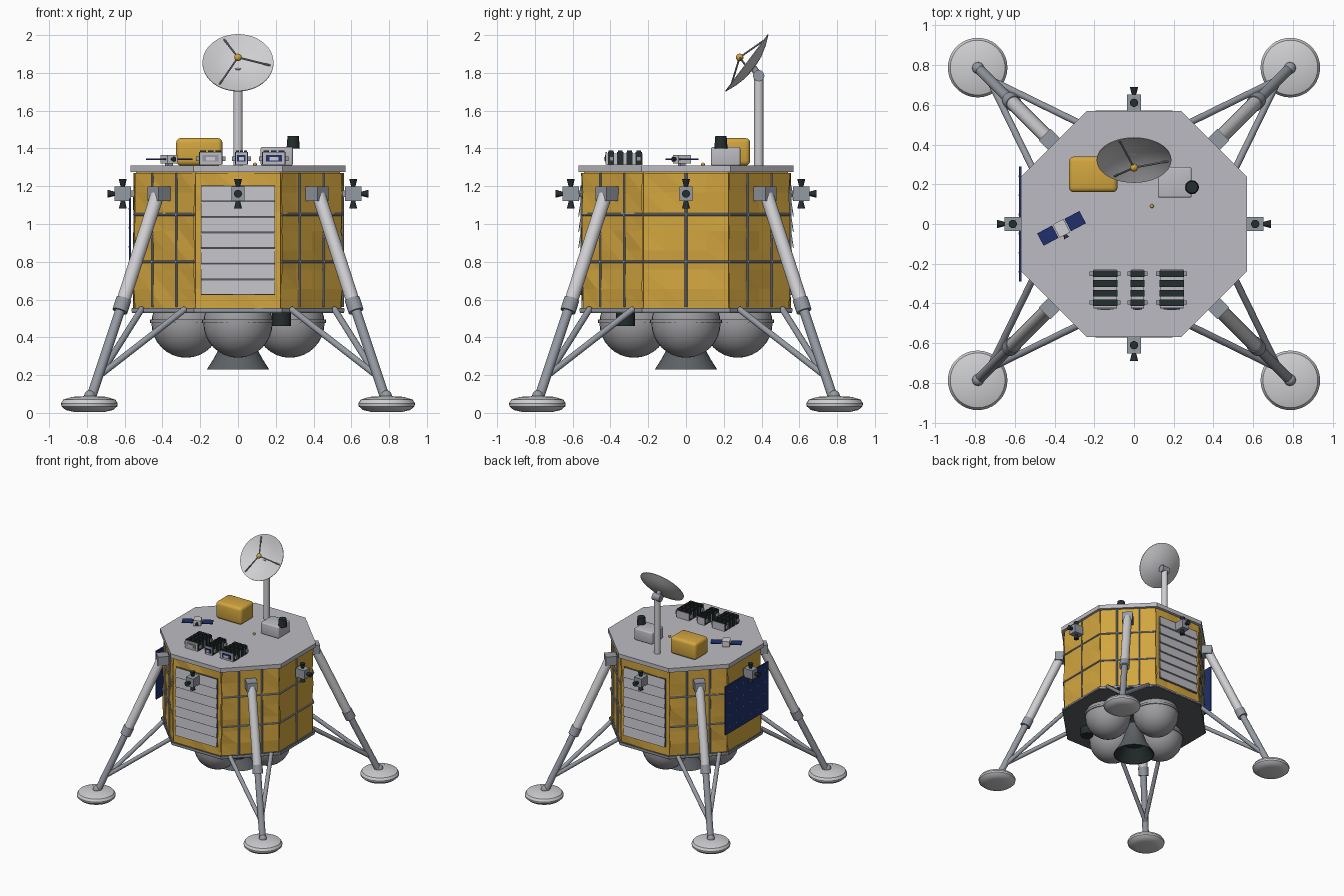
import bpy, bmesh, math, random
from math import sin, cos, radians, pi
from mathutils import Vector, Matrix

random.seed(4)
cube = bpy.data.objects.get("Cube")
if cube:
    bpy.data.objects.remove(cube, do_unlink=True)


def material(name, r, g, b):
    m = bpy.data.materials.new(name)
    m.use_nodes = True
    m.diffuse_color = (r, g, b, 1)
    m.node_tree.nodes["Principled BSDF"].inputs["Base Color"].default_value = (r, g, b, 1)
    return m


GOLD = material("gold foil", .65, .38, .05)
DECK = material("deck grey", .50, .50, .54)
LIGHT = material("light grey", .62, .62, .64)
STEEL = material("steel grey", .30, .32, .36)
TANK = material("tank grey", .34, .34, .36)
SHADE = material("dark metal", .11, .12, .13)
BLACK = material("near black", .018, .026, .026)
BLUE = material("solar blue", .014, .03, .15)


def finish(bm, name, mat, smooth=True, fix=True):
    if fix:
        bmesh.ops.recalc_face_normals(bm, faces=bm.faces)
    me = bpy.data.meshes.new(name)
    bm.to_mesh(me)
    bm.free()
    me.materials.append(mat)
    if smooth:
        me.shade_smooth()
        me.set_sharp_from_angle(angle=radians(35))
    ob = bpy.data.objects.new(name, me)
    bpy.context.collection.objects.link(ob)
    return ob


def box(name, c, size, mat, rot=Matrix(), bevel=0):
    bm = bmesh.new()
    bmesh.ops.create_cube(bm, size=1)
    bmesh.ops.scale(bm, vec=size, verts=bm.verts)
    if bevel:
        bmesh.ops.bevel(bm, geom=bm.edges[:], offset=bevel, segments=3, profile=.5, affect='EDGES')
    bm.transform(Matrix.Translation(c) @ rot)
    return finish(bm, name, mat, smooth=bevel > 0)


def rod(name, a, b, r1, mat, r2=None, seg=14):
    a, b = Vector(a), Vector(b)
    d = b - a
    bm = bmesh.new()
    bmesh.ops.create_cone(bm, cap_ends=True, segments=seg, radius1=r1,
                          radius2=r1 if r2 is None else r2, depth=d.length)
    bm.transform(Matrix.Translation((a + b) / 2) @ d.to_track_quat('Z', 'Y').to_matrix().to_4x4())
    return finish(bm, name, mat)


def ball(name, c, r, mat, seg=32):
    bm = bmesh.new()
    bmesh.ops.create_uvsphere(bm, u_segments=seg, v_segments=seg // 2, radius=r)
    bm.transform(Matrix.Translation(c))
    return finish(bm, name, mat)


def lathe(name, profile, mat, seg=40, place=Matrix()):
    bm = bmesh.new()
    vs = [bm.verts.new((r, 0, z)) for r, z in profile]
    es = [bm.edges.new(p) for p in zip(vs, vs[1:])]
    bmesh.ops.spin(bm, geom=vs + es, cent=(0, 0, 0), axis=(0, 0, 1), angle=2 * pi, steps=seg, use_merge=True)
    bmesh.ops.remove_doubles(bm, verts=bm.verts, dist=1e-5)
    bm.transform(place)
    return finish(bm, name, mat)


def octagon(name, apothem, z0, z1, mat):
    bm = bmesh.new()
    r = apothem / cos(pi / 8)
    bmesh.ops.create_cone(bm, cap_ends=True, segments=8, radius1=r, radius2=r, depth=z1 - z0)
    bm.transform(Matrix.Translation((0, 0, (z0 + z1) / 2)) @ Matrix.Rotation(pi / 8, 4, 'Z'))
    return finish(bm, name, mat, smooth=False)


def side_frame(k):
    """Matrix whose x runs along side k, y runs up, z points outwards."""
    a = k * pi / 4
    return Matrix(((-sin(a), 0, cos(a), 0), (cos(a), 0, sin(a), 0), (0, 1, 0, 0), (0, 0, 0, 1)))


# Octagonal hull
octagon("deck", .57, 1.275, 1.31, DECK)
octagon("hull_core", .54, .55, 1.28, GOLD)
octagon("base_plate", .56, .53, .555, SHADE)
octagon("base_rim", .563, .538, .552, STEEL)

# Crinkled foil and frame rods on each side
for k in range(8):
    f = side_frame(k)
    bm = bmesh.new()
    bmesh.ops.create_grid(bm, x_segments=4, y_segments=7, size=1)
    for v in bm.verts:
        v.co = (v.co.x * .225, .912 + v.co.y * .358, .544 + random.uniform(0, .012))
    bmesh.ops.triangulate(bm, faces=bm.faces, quad_method='ALTERNATE')
    bm.transform(f)
    finish(bm, f"foil_{k}", GOLD, smooth=False, fix=False)
    if k % 2 or k == 0:
        for z in (.8, 1.05):
            rod(f"frame_rail_{k}", f @ Vector((-.225, z, .553)), f @ Vector((.225, z, .553)), .007, STEEL, seg=8)
        for u in ((-.09, .09) if k % 2 else (0,)):
            rod(f"frame_post_{k}", f @ Vector((u, .56, .553)), f @ Vector((u, 1.27, .553)), .007, STEEL, seg=8)

# Louvred radiators, front and back
for k, side in ((6, "front"), (2, "back")):
    f = side_frame(k)
    box(f"{side}_radiator", f @ Vector((0, .915, .552)), (.39, .58, .014), SHADE, f.to_3x3().to_4x4())
    for i in range(7):
        tilt = f.to_3x3().to_4x4() @ Matrix.Rotation(radians(-9), 4, 'X')
        box(f"{side}_slat_{i}", f @ Vector((0, .667 + i * .0827, .562)), (.39, .083, .005), DECK, tilt)

# Solar panel on the right side
box("solar_panel", (-.572, 0, .93), (.012, .58, .41), BLUE)
for i in range(6):
    for j in range(4):
        box("cell_stud", (-.579, -.24 + i * .096, .78 + j * .1), (.003, .008, .008), LIGHT)

# Four landing legs
for sx in (-1, 1):
    for sy in (-1, 1):
        def P(x, y, z):
            return Vector((x * sx, y * sy, z))
        turn = Matrix.Rotation(math.atan2(sy, sx), 4, 'Z')
        top, knee, foot = P(.425, .425, 1.16), P(.615, .615, .57), P(.785, .785, .06)
        axis = (knee - top).normalized()
        box("leg_bracket", P(.415, .415, 1.16), (.10, .085, .075), STEEL, turn)
        rod("upper_strut", top, knee, .036, LIGHT, seg=20)
        rod("knee_collar", knee - axis * .035, knee + axis * .035, .041, STEEL, seg=20)
        rod("lower_strut", knee, foot, .026, STEEL, seg=16)
        for end in (P(.28, .51, .55), P(.51, .28, .55)):
            rod("side_brace", P(.73, .73, .2), end, .017, STEEL, seg=12)
        lathe("foot_pad", [(0, .01), (.08, .005), (.125, .015), (.148, .035), (.15, .05), (.138, .07),
                           (.09, .085), (0, .09)], LIGHT, 36, Matrix.Translation(P(.787, .787, 0)))
        ball("ankle", P(.785, .785, .09), .03, STEEL, 16)

# Propellant tanks, thrusters around the hull
for k in range(0, 8, 2):
    f = side_frame(k)
    c = f @ Vector((0, .475, .275))
    ball("tank", c, .183, TANK)
    rod("tank_band", c + Vector((0, 0, .002)), c + Vector((0, 0, .02)), .19, TANK, seg=40)
    box("thruster_block", f @ Vector((0, 1.16, .61)), (.07, .075, .085), STEEL, f.to_3x3().to_4x4())
    box("thruster_mount", f @ Vector((0, 1.16, .56)), (.035, .035, .04), STEEL, f.to_3x3().to_4x4())
    for p, d in (((0, 1.19, .61), (0, .048, 0)), ((0, 1.13, .61), (0, -.048, 0)), ((0, 1.16, .645), (0, 0, .045))):
        p, d = Vector(p), Vector(d)
        rod("thruster_nozzle", f @ p, f @ (p + d), .009, BLACK, .021, 16)

# Main engine and underside sensor
lathe("engine_bell", [(.06, .5), (.075, .42), (.1, .34), (.13, .285), (.165, .23), (.158, .23)], SHADE)
lathe("engine_throat", [(.158, .23), (.123, .285), (.092, .34), (0, .36)], BLACK)
rod("underside_sensor", (.23, -.32, .46), (.23, -.32, .535), .05, BLACK, seg=20)

# Dish antenna on its mast
rod("mast", (0, .385, 1.31), (0, .385, 1.78), .025, LIGHT, seg=20)
rod("mast_joint", (-.035, .385, 1.785), (.035, .385, 1.785), .03, STEEL, seg=20)
centre, normal, up = Vector((0, .32, 1.855)), Vector((0, -.8, .6)), Vector((0, .6, .8))
rod("dish_arm", (0, .385, 1.785), centre - normal * .045, .018, STEEL)
lathe("dish", [(0, -.045), (.07, -.039), (.13, -.023), (.188, 0), (.188, -.005), (.13, -.029), (.07, -.045),
               (0, -.051)], LIGHT, 48, Matrix.Translation(centre) @ normal.to_track_quat('Z', 'Y').to_matrix().to_4x4())
feed = centre + normal * .045
ball("dish_feed", feed, .02, GOLD, 16)
for deg in (-5, 115, 235):
    rim = centre + (Vector((cos(radians(deg)), 0, 0)) + up * sin(radians(deg))) * .172 - normal * .006
    rod("feed_strut", rim, feed, .005, STEEL, seg=8)

# Deck equipment
box("foil_box", (-.205, .25, 1.382), (.245, .18, .146), GOLD, bevel=.025)
box("instrument_box", (.205, .21, 1.358), (.17, .155, .1), DECK, bevel=.01)
rod("beacon", (.292, .185, 1.40), (.292, .185, 1.465), .035, BLACK, .03, 20)
ball("deck_marker", (.09, .09, 1.315), .01, GOLD, 12)

# Three ribbed rovers' battery modules
for x, w in ((-.145, .12), (.018, .065), (.19, .12)):
    box("module_core", (x, -.325, 1.342), (w - .004, .19, .06), DECK)
    for i in range(4):
        y = -.25 - i * .049
        box("module_rib", (x, y, 1.348), (w + .004, .034, .068), BLACK)
        for j in range(3):
            box("module_cell", (x + (j - 1) * w / 3, y, 1.384), (w / 4, .026, .008), BLACK)
    for s in (-1, 1):
        for y in (-.25, -.395):
            box("module_tab", (x + s * (w / 2 + .008), y, 1.345), (.02, .022, .025), STEEL)
    box("module_face", (x, -.421, 1.348), (w, .008, .064), DECK)
    box("module_window", (x, -.427, 1.348), (w * .7, .006, .036), BLUE if x > 0 else STEEL)
    box("module_lens", (x, -.431, 1.346), (w * .4, .004, .018), LIGHT)

# Small winged probe
turn = Matrix.Rotation(radians(28), 4, 'Z')
hub = Vector((-.365, -.022, 1.343))
box("probe_body", hub, (.06, .075, .045), LIGHT, turn)
box("probe_stand", hub - Vector((0, 0, .02)), (.03, .03, .03), STEEL, turn)
for s in (-1, 1):
    box("probe_wing", hub + turn @ Vector((s * .078, 0, 0)), (.085, .07, .006), BLUE, turn)
rod("probe_nozzle", hub + turn @ Vector((0, -.036, 0)), hub + turn @ Vector((0, -.055, 0)), .008, BLACK, .014)
